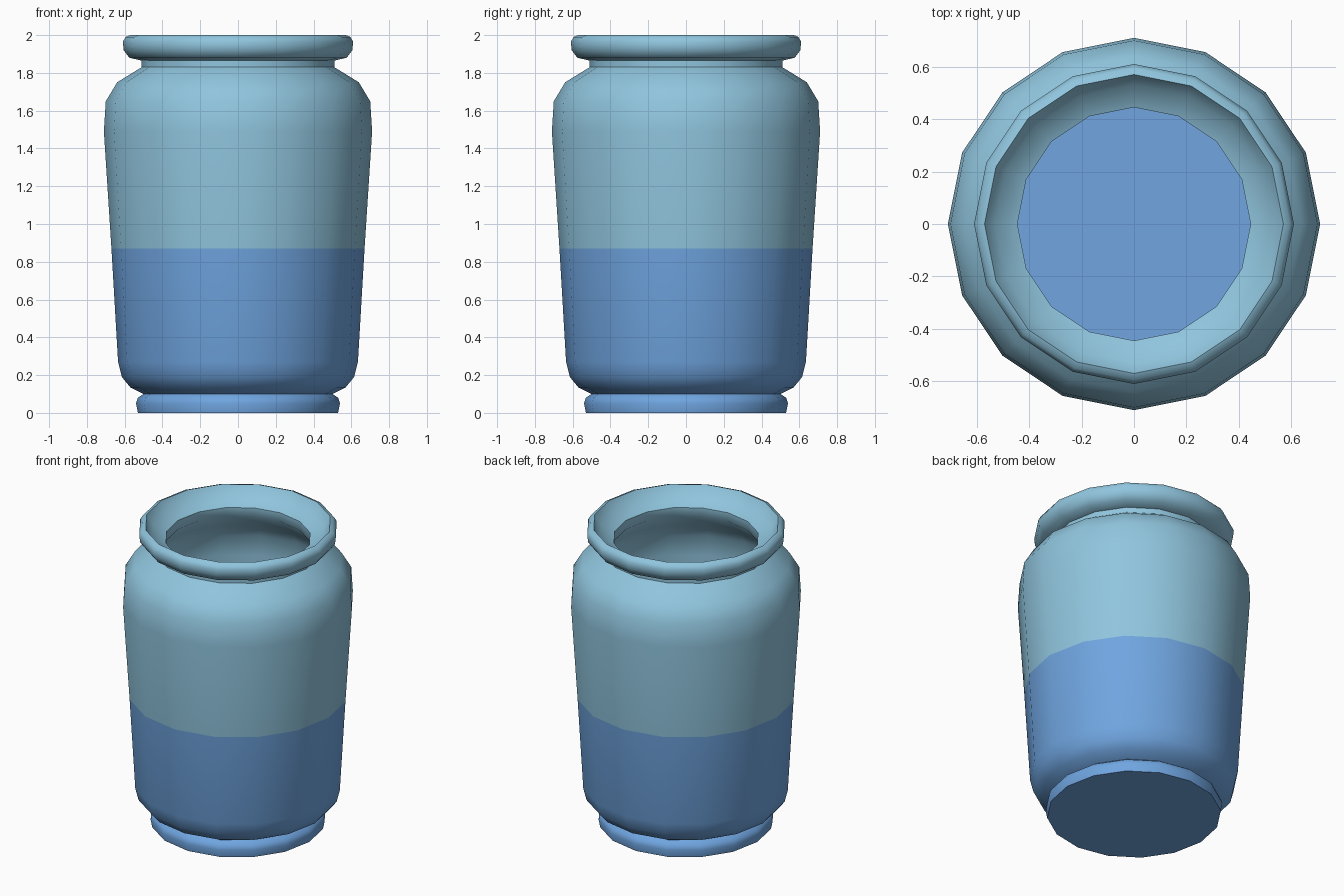
import bpy, bmesh, math

if "Cube" in bpy.data.objects:
    bpy.data.objects.remove(bpy.data.objects["Cube"])

SIDES = 16
LEVEL = 0.87  # liquid height


def material(name, rgb):
    m = bpy.data.materials.new(name)
    m.diffuse_color = (*rgb, 1.0)
    m.use_nodes = True
    m.node_tree.nodes["Principled BSDF"].inputs["Base Color"].default_value = m.diffuse_color
    return m


GLASS = material("pale_blue_glass", (0.28, 0.56, 0.73))
LIQUID = material("blue_liquid", (0.16, 0.376, 0.745))


def lathe(name, profile, cap_start=False, cap_end=False):
    """Revolve a (radius, z) profile; faces below the liquid level turn blue."""
    bm = bmesh.new()
    rings = []
    for r, z in profile:
        rings.append([bm.verts.new((r * math.cos(2 * math.pi * i / SIDES),
                                    r * math.sin(2 * math.pi * i / SIDES), z))
                      for i in range(SIDES)])
    for a, b in zip(rings, rings[1:]):
        for i in range(SIDES):
            j = (i + 1) % SIDES
            bm.faces.new((a[i], a[j], b[j], b[i]))
    if cap_start:
        bm.faces.new(rings[0][::-1])
    if cap_end:
        bm.faces.new(rings[-1])
    for f in bm.faces:
        f.material_index = int(f.calc_center_median().z < LEVEL + 0.001)
    mesh = bpy.data.meshes.new(name)
    bm.to_mesh(mesh)
    bm.free()
    mesh.materials.append(GLASS)
    mesh.materials.append(LIQUID)
    ob = bpy.data.objects.new(name, mesh)
    bpy.context.collection.objects.link(ob)
    bpy.context.view_layer.objects.active = ob
    ob.select_set(True)
    bpy.ops.object.shade_smooth_by_angle(angle=math.radians(46))
    ob.select_set(False)
    return ob


# Jar: foot, body, shoulder, neck, rolled rim, inner wall and liquid surface
foot = [(0.53, 0), (0.54, 0.05), (0.53, 0.08), (0.50, 0.10)]
body = [(0.57, 0.135), (0.615, 0.19), (0.635, 0.27), (0.67, LEVEL),
        (0.71, 1.49), (0.70, 1.65), (0.64, 1.75), (0.51, 1.83)]
rim = [(0.51, 1.865), (0.575, 1.88), (0.605, 1.92), (0.61, 1.965),
       (0.595, 1.99), (0.57, 2.0)]
inside = [(0.53, 1.935), (0.445, 1.90), (0.445, 1.84), (0.57, 1.72),
          (0.63, 1.63), (0.645, 1.49), (0.605, LEVEL)]
lathe("jar", foot + body + rim + inside, cap_start=True, cap_end=True)
